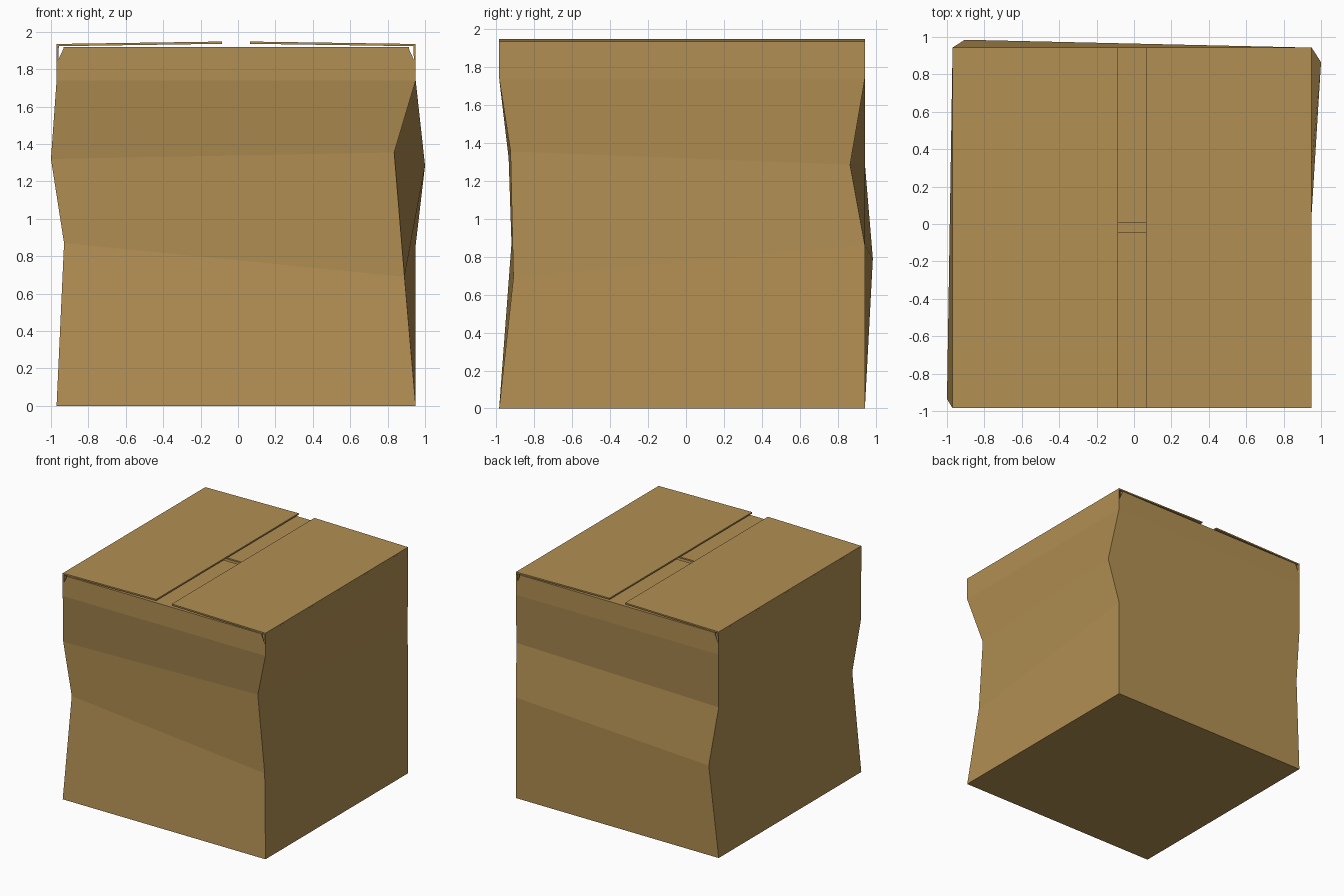
import bpy, bmesh

old = bpy.data.objects.get("Cube")
if old:
    bpy.data.objects.remove(old, do_unlink=True)

card = bpy.data.materials.new("cardboard")
card.use_nodes = True
colour = (0.445, 0.275, 0.085, 1)
card.diffuse_color = colour
bsdf = card.node_tree.nodes["Principled BSDF"]
bsdf.inputs["Base Color"].default_value = colour
bsdf.inputs["Roughness"].default_value = 0.9

THICK = 0.012
X0, X1, Y0, Y1 = -0.97, 0.95, -0.985, 0.943


def finish(name, bm):
    mesh = bpy.data.meshes.new(name)
    bm.to_mesh(mesh)
    bm.free()
    mesh.materials.append(card)
    obj = bpy.data.objects.new(name, mesh)
    bpy.context.collection.objects.link(obj)
    return obj


def level(z):
    return [(X0, Y0, z), (X1, Y0, z), (X1, Y1, z), (X0, Y1, z)]


def plate(name, corners):
    """Thin card panel hanging below its four top corners."""
    bm = bmesh.new()
    bm.faces.new([bm.verts.new(c) for c in corners])
    bm.normal_update()
    if bm.faces[:][0].normal.z < 0:
        bmesh.ops.reverse_faces(bm, faces=bm.faces[:])
    mod = finish(name, bm).modifiers.new("thickness", "SOLIDIFY")
    mod.thickness, mod.offset = THICK, -1


# Box body: crumpled rings of four corners, front left going round
rings = [
    level(0),
    [(-0.93, -0.92, 0.87), (0.89, -0.91, 0.69), (0.95, 0.943, 0.86), (-0.905, 0.985, 0.79)],
    [(-1.0, -0.935, 1.32), (0.835, -0.925, 1.355), (1.0, 0.865, 1.285), (-0.97, 0.943, 1.29)],
    level(1.74),
    level(1.83),
]
bm = bmesh.new()
loops = [[bm.verts.new(p) for p in ring] for ring in rings]
bm.faces.new(loops[0][::-1])
for low, high in zip(loops, loops[1:]):
    for i in range(4):
        j = (i + 1) % 4
        bm.faces.new((low[i], low[j], high[j], high[i]))

# Upper wall edges: full width at the sides, notched corners front and back
top = loops[-1]
for i in range(4):
    a, b = top[i], top[(i + 1) % 4]
    notched = i % 2 == 0
    inset = (b.co - a.co).normalized() * (0.036 if notched else 0)
    pa, pb = a.co + inset, b.co - inset
    pa.z = pb.z = 1.908 if notched else 1.924
    bm.faces.new((a, b, bm.verts.new(pb), bm.verts.new(pa)))
bmesh.ops.recalc_face_normals(bm, faces=bm.faces[:])
body = finish("box_body", bm)
mod = body.modifiers.new("thickness", "SOLIDIFY")
mod.thickness, mod.offset = THICK, -1

# Lower flaps fold in from front and back
for name, hinge, tip in (("front_flap", Y0, -0.042), ("back_flap", Y1, 0.006)):
    z = 1.919
    plate(name, [(X0 + 0.036, hinge, z), (X1 - 0.036, hinge, z),
                 (X1 - 0.036, tip, z), (X0 + 0.036, tip, z)])

# Upper flaps fold in from the sides, tips slightly raised
for name, hinge, tip in (("right_flap", X0, -0.085), ("left_flap", X1, 0.063)):
    plate(name, [(hinge, Y0, 1.935), (tip, Y0, 1.948), (tip, Y1, 1.948), (hinge, Y1, 1.935)])
